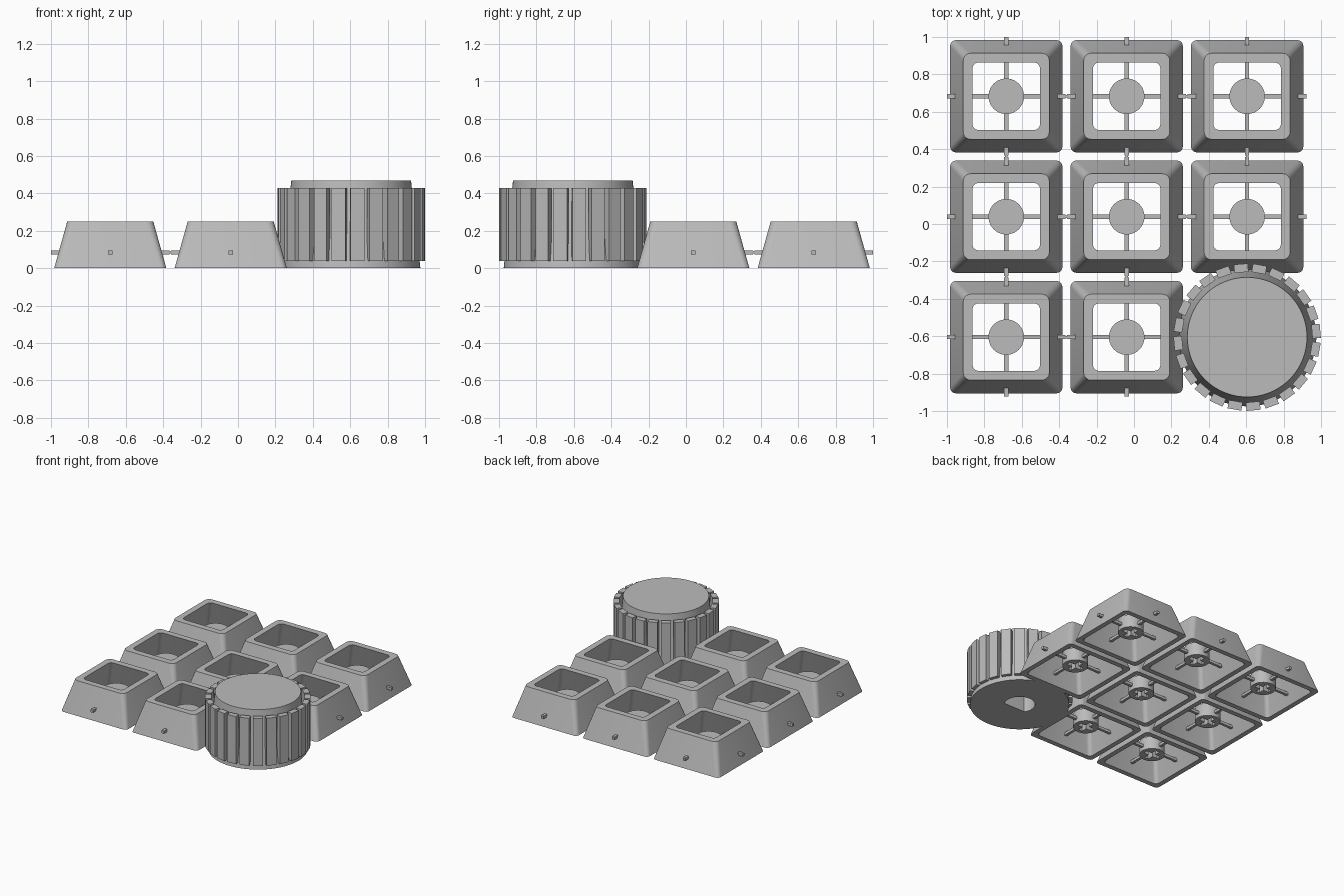
import bpy, bmesh, math
from mathutils import Matrix, Vector

cube = bpy.data.objects.get("Cube")
if cube:
    bpy.data.objects.remove(cube, do_unlink=True)

grey = bpy.data.materials.new("plain_grey")
grey.use_nodes = True
COLOUR = (0.5, 0.5, 0.5, 1)
grey.diffuse_color = COLOUR
grey.node_tree.nodes["Principled BSDF"].inputs["Base Color"].default_value = COLOUR


def place(name, mesh, loc=(0, 0, 0)):
    ob = bpy.data.objects.new(name, mesh)
    ob.location = loc
    bpy.context.collection.objects.link(ob)
    return ob


def finish(name, bm, loc=(0, 0, 0), smooth=True):
    bmesh.ops.recalc_face_normals(bm, faces=bm.faces)
    mesh = bpy.data.meshes.new(name)
    bm.to_mesh(mesh)
    bm.free()
    mesh.materials.append(grey)
    ob = place(name, mesh, loc)
    if smooth:
        activate(ob)
        bpy.ops.object.shade_smooth_by_angle(angle=math.radians(35))
    return ob


def activate(ob):
    bpy.ops.object.select_all(action="DESELECT")
    ob.select_set(True)
    bpy.context.view_layer.objects.active = ob


def box(bm, size, centre, turn=None):
    m = Matrix.Translation(centre) @ Matrix.Diagonal((*size, 1))
    bmesh.ops.create_cube(bm, size=1, matrix=turn @ m if turn else m)


def cone(bm, r1, r2, z1, z2, sides):
    bmesh.ops.create_cone(bm, cap_ends=True, segments=sides, radius1=r1, radius2=r2,
                          depth=z2 - z1, matrix=Matrix.Translation((0, 0, (z1 + z2) / 2)))


def cut(ob, cutter):
    cutter.hide_render = True
    mod = ob.modifiers.new("cut", "BOOLEAN")
    mod.operation, mod.solver, mod.object = "DIFFERENCE", "EXACT", cutter
    activate(ob)
    bpy.ops.object.modifier_apply(modifier=mod.name)
    bpy.data.objects.remove(cutter, do_unlink=True)


def rounded_square(half, radius, z, steps=5):
    points = []
    for quarter in range(4):
        turn = Matrix.Rotation(quarter * math.pi / 2, 3, "Z")
        for i in range(steps + 1):
            a = i / steps * math.pi / 2
            points.append(turn @ Vector((half - radius + radius * math.cos(a),
                                         half - radius + radius * math.sin(a), z)))
    return points


# Hollow tapered key shell, open at top and bottom
bm = bmesh.new()
rings = [[bm.verts.new(p) for p in rounded_square(*section)] for section in
         [(0.3, 0.03, 0), (0.23, 0.04, 0.25), (0.18, 0.03, 0.25), (0.26, 0.03, 0)]]
for a, b in zip(rings, rings[1:] + rings[:1]):
    for i in range(len(a)):
        j = (i + 1) % len(a)
        bm.faces.new((a[i], a[j], b[j], b[i]))
shell = finish("key_shell", bm)

# Round stem with a cross socket underneath
bm = bmesh.new()
cone(bm, 0.095, 0.095, 0.045, 0.15, 40)
stem = finish("key_stem", bm)
for size in ((0.13, 0.035, 0.16), (0.035, 0.13, 0.16)):
    bm = bmesh.new()
    box(bm, size, (0, 0, 0.04))
    cut(stem, finish("socket_cutter", bm, smooth=False))

# Four thin bars from the stem through the shell
bm = bmesh.new()
for i in range(4):
    box(bm, (0.24, 0.022, 0.022), (0.198, 0, 0.085),
        Matrix.Rotation(i * math.pi / 2, 4, "Z"))
bars = finish("key_bars", bm, smooth=False)

# Repeat the key on a grid, leaving one corner for the knob
STEP, FIRST = 0.644, -0.683
bm = bmesh.new()
for col in range(3):
    for row in range(3):
        x, y = FIRST + col * STEP, -FIRST - row * STEP
        if (col, row) != (2, 2):
            for part in (shell, stem, bars):
                if (col, row) == (0, 0):
                    part.location = (x, y, 0)
                else:
                    place(f"{part.name}_{col}_{row}", part.data, (x, y, 0))
        # Slim links joining neighbouring bars
        if col < 2 and (col, row) != (1, 2):
            box(bm, (0.03, 0.012, 0.012), (x + STEP / 2, y, 0.085))
        if row < 2 and (col, row) != (2, 1):
            box(bm, (0.012, 0.03, 0.012), (x, y - STEP / 2, 0.085))
finish("bar_links", bm, smooth=False)

# Tapered knob body with a D-shaped shaft hole
KNOB = (0.605, -0.605, 0)
bm = bmesh.new()
cone(bm, 0.37, 0.32, 0, 0.47, 80)
body = finish("knob_body", bm, KNOB)
bm = bmesh.new()
cone(bm, 0.115, 0.115, -0.1, 0.33, 40)
for v in bm.verts:
    v.co.y = max(v.co.y, -0.06)
bmesh.ops.remove_doubles(bm, verts=bm.verts, dist=0.0001)
cut(body, finish("shaft_cutter", bm, KNOB, smooth=False))

# Grip ribs around the knob
bm = bmesh.new()
RIBS = 24
for i in range(RIBS):
    box(bm, (0.045, 0.075, 0.39), (0.37, 0, 0.235),
        Matrix.Rotation(math.radians(5) + i * math.tau / RIBS, 4, "Z"))
finish("knob_ribs", bm, KNOB, smooth=False)
